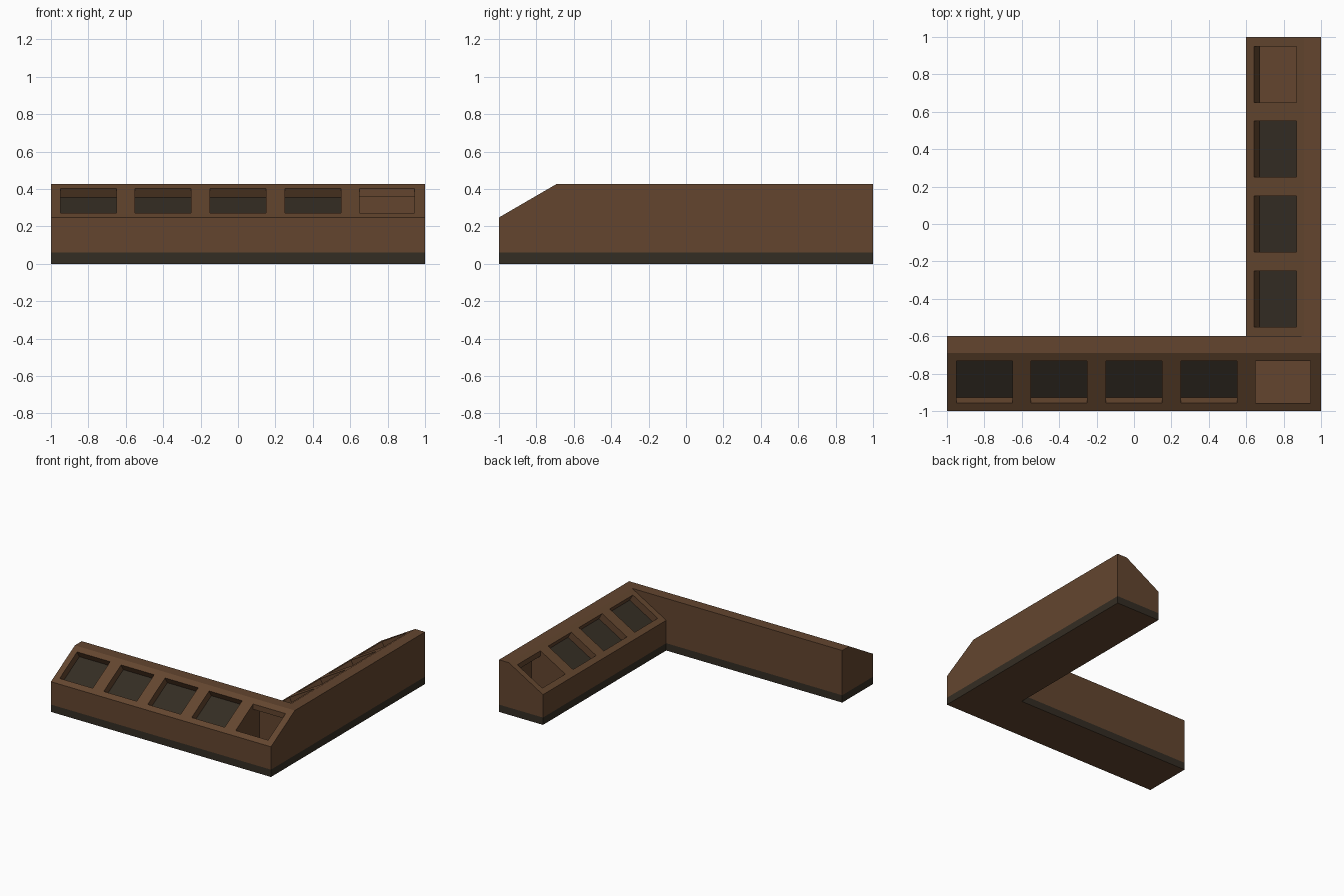
import bpy
import bmesh
from mathutils import Vector

cube = bpy.data.objects.get("Cube")
if cube:
    bpy.data.objects.remove(cube, do_unlink=True)


def make_material(name, rgb):
    m = bpy.data.materials.new(name)
    m.use_nodes = True
    m.diffuse_color = (*rgb, 1)
    m.node_tree.nodes["Principled BSDF"].inputs["Base Color"].default_value = (*rgb, 1)
    return m


BROWN = make_material("brown wood", (0.125, 0.06, 0.028))
DARK = make_material("dark trim", (0.034, 0.026, 0.017))

# Cross-section shared by both wings: u runs from the sloped side to the back
DEPTH, PLINTH, LIP, TOP, SLOPE_END = 0.4, 0.06, 0.248, 0.428, 0.31
TANGENT = Vector((SLOPE_END, TOP - LIP)).normalized()
NORMAL = Vector((-TANGENT.y, TANGENT.x))
RECESS = 0.062


def on_slope(u, lift=0.0):
    return Vector((u, LIP + u * (TOP - LIP) / SLOPE_END)) + NORMAL * lift


def front_map(u, v, z):
    return (v, u - 1, z)


def side_map(u, v, z):
    return (u + 0.6, v, z)


def prism(name, profile, v0, v1, place, materials):
    """Extrude a (u, z) profile along a wing from v0 to v1."""
    bm = bmesh.new()
    ends = [[bm.verts.new(place(u, v, z)) for u, z in profile] for v in (v0, v1)]
    bm.faces.new(ends[0])
    bm.faces.new(ends[1])
    n = len(profile)
    for i in range(n):
        j = (i + 1) % n
        bm.faces.new((ends[0][i], ends[0][j], ends[1][j], ends[1][i]))
    bmesh.ops.recalc_face_normals(bm, faces=bm.faces)
    mesh = bpy.data.meshes.new(name)
    bm.to_mesh(mesh)
    bm.free()
    for m in materials:
        mesh.materials.append(m)
    obj = bpy.data.objects.new(name, mesh)
    bpy.context.collection.objects.link(obj)
    return obj


def cut(body, cutter):
    mod = body.modifiers.new("cut", 'BOOLEAN')
    mod.operation = 'DIFFERENCE'
    mod.solver = 'EXACT'
    mod.object = cutter
    bpy.context.view_layer.objects.active = body
    bpy.ops.object.modifier_apply(modifier=mod.name)
    bpy.data.objects.remove(cutter, do_unlink=True)


def wing(name, place, v0, v1, windows, bin_span, angled_lip):
    # Main body
    body = prism(name + "_body", [(0, PLINTH), (0, LIP), (SLOPE_END, TOP),
                                  (DEPTH, TOP), (DEPTH, PLINTH)], v0, v1, place, [BROWN])
    # Dark plinth with a brown underside
    plinth = prism(name + "_plinth", [(0, 0), (0, PLINTH), (DEPTH, PLINTH), (DEPTH, 0)],
                   v0, v1, place, [DARK, BROWN])
    for face in plinth.data.polygons:
        face.material_index = 1 if face.normal.z < -0.9 else 0

    # Shallow recesses square to the slope, with dark panels at the bottom
    low, high = 0.042, 0.268
    for i, centre in enumerate(windows):
        a, b = centre - 0.15, centre + 0.15
        cut(body, prism("recess_cutter", [on_slope(low, 0.03), on_slope(high, 0.03),
                                          on_slope(high, -RECESS), on_slope(low, -RECESS)],
                        a, b, place, [BROWN]))
        prism(f"{name}_panel_{i + 1}", [on_slope(low, -RECESS), on_slope(high, -RECESS),
                                        on_slope(high, 0.004 - RECESS),
                                        on_slope(low, 0.004 - RECESS)], a, b, place, [DARK])

    # Open bin, hollow behind the upper edge
    floor, ledge, back = 0.08, 0.36, 0.35
    hollow = [(back, floor), (back, ledge), (high, ledge), (high, 0.5)]
    if angled_lip:
        inner = on_slope(low, -RECESS)
        hollow += [on_slope(low, 0.05), inner, (inner.x, floor)]
    else:
        hollow += [(low, 0.5), (low, floor)]
    cut(body, prism("bin_cutter", hollow, *bin_span, place, [BROWN]))


wing("front_wing", front_map, -1, 1, [-0.8, -0.4, 0, 0.4], (0.65, 0.945), False)
wing("side_wing", side_map, -0.6, 1, [-0.4, 0, 0.4], (0.65, 0.95), True)
